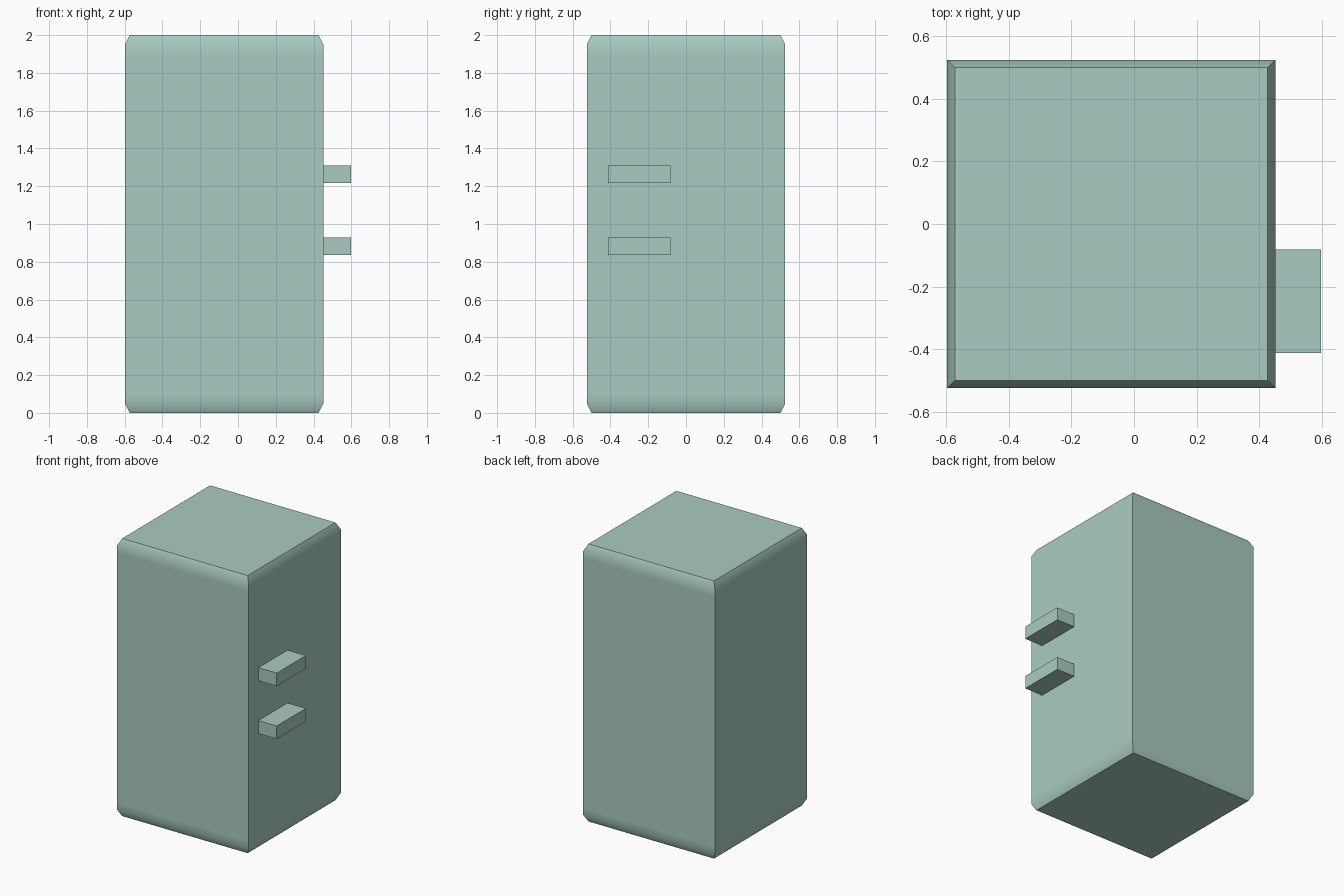
import bpy, bmesh

if "Cube" in bpy.data.objects:
    bpy.data.objects.remove(bpy.data.objects["Cube"])

mat = bpy.data.materials.new("pale_sage_green")
mat.diffuse_color = (0.40, 0.60, 0.54, 1)
mat.use_nodes = True
mat.node_tree.nodes["Principled BSDF"].inputs["Base Color"].default_value = mat.diffuse_color


def finish(bm, name):
    bmesh.ops.recalc_face_normals(bm, faces=bm.faces)
    mesh = bpy.data.meshes.new(name)
    bm.to_mesh(mesh)
    bm.free()
    mesh.materials.append(mat)
    obj = bpy.data.objects.new(name, mesh)
    bpy.context.collection.objects.link(obj)
    return obj


# Cabinet: stacked square rings, narrowed at top and bottom, with support loops
CX = -0.073
RINGS = [(0, 0.5), (0.05, 0.525), (0.1, 0.525), (1.9, 0.525), (1.95, 0.525), (2, 0.5)]
bm = bmesh.new()
loops = [[bm.verts.new((CX + sx * r, sy * r, z))
          for sx, sy in ((-1, -1), (1, -1), (1, 1), (-1, 1))] for z, r in RINGS]
for low, high in zip(loops, loops[1:]):
    for i in range(4):
        j = (i + 1) % 4
        bm.faces.new((low[i], low[j], high[j], high[i]))
bm.faces.new(loops[0][::-1])
bm.faces.new(loops[-1])
cabinet = finish(bm, "cabinet_body")
bpy.context.view_layer.objects.active = cabinet
cabinet.select_set(True)
bpy.ops.object.shade_smooth_by_angle(angle=0.56)
cabinet.select_set(False)


# Two flat bar handles on the right side
def bar_handle(name, z):
    b = bmesh.new()
    bmesh.ops.create_cube(b, size=1)
    bmesh.ops.scale(b, verts=b.verts, vec=(0.146, 0.332, 0.094))
    bmesh.ops.translate(b, verts=b.verts, vec=(0.525, -0.247, z))
    return finish(b, name)


bar_handle("lower_handle", 0.882)
bar_handle("upper_handle", 1.263)
